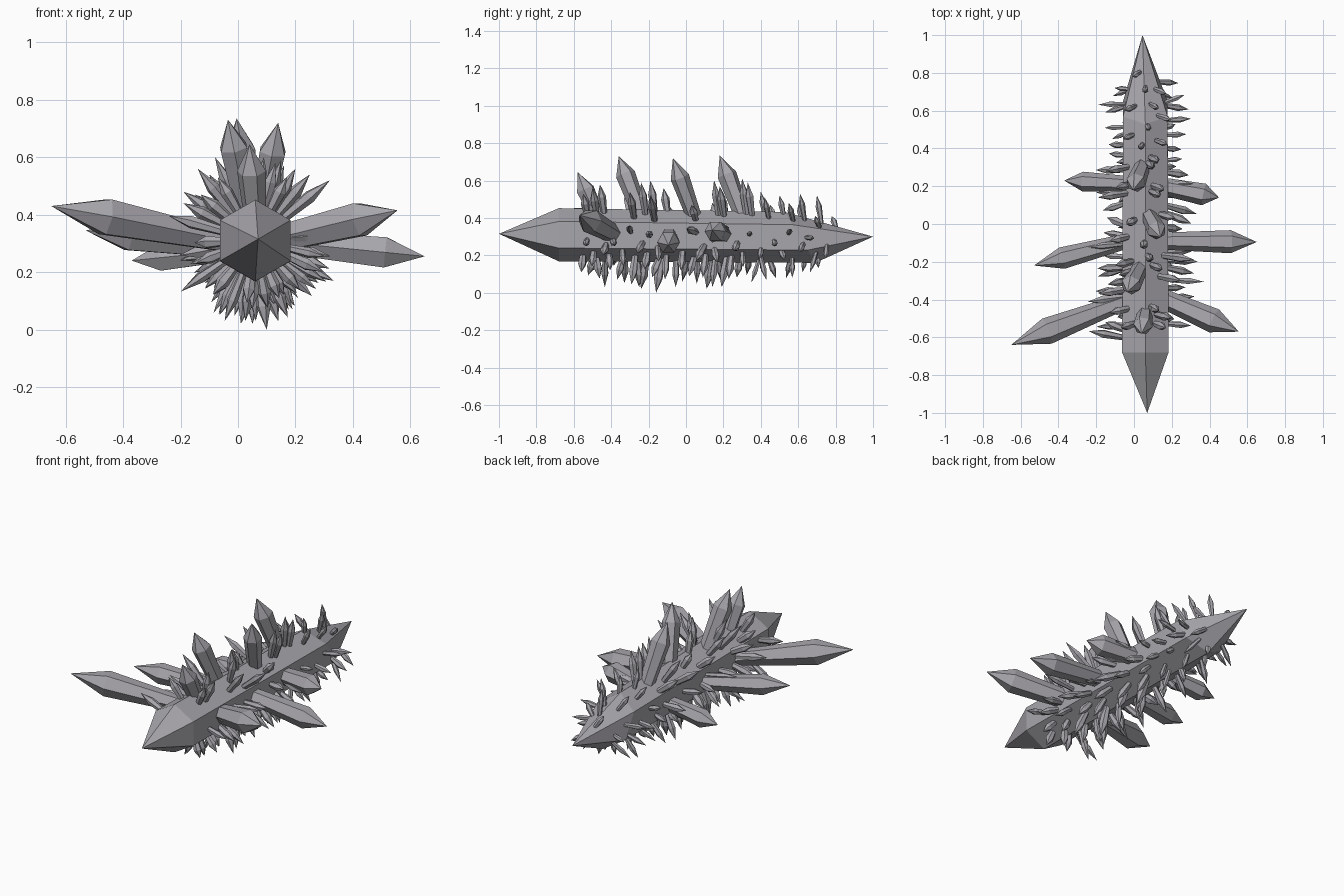
import bpy, bmesh, math, random
from mathutils import Vector

random.seed(11)
cube = bpy.data.objects.get("Cube")
if cube:
    bpy.data.objects.remove(cube)

stone = bpy.data.materials.new("grey_crystal")
stone.use_nodes = True
GREY = (0.39, 0.38, 0.41, 1)
stone.diffuse_color = GREY
stone.node_tree.nodes["Principled BSDF"].inputs["Base Color"].default_value = GREY


def ring(bm, center, quat, radius, turn=0.0):
    """Six vertices around a centre, in the plane across the crystal axis."""
    return [bm.verts.new(center + quat @ Vector((radius * math.cos(a), radius * math.sin(a), 0)))
            for a in (turn + i * math.pi / 3 for i in range(6))]


def bridge(bm, low, high):
    for i in range(6):
        j = (i + 1) % 6
        bm.faces.new((low[i], low[j], high[j], high[i]))


def cone(bm, rim, tip):
    apex = bm.verts.new(tip)
    for i in range(6):
        bm.faces.new((rim[i], rim[(i + 1) % 6], apex))


def add_crystal(bm, base, tip, radius, shoulder=0.68, narrow=0.7, turn=0.0):
    """Six-sided shaft that widens to a shoulder, then comes to a point."""
    base, tip = Vector(base), Vector(tip)
    quat = (tip - base).to_track_quat('Z', 'Y')
    low = ring(bm, base, quat, radius * narrow, turn)
    high = ring(bm, base.lerp(tip, shoulder), quat, radius, turn)
    bm.faces.new(low[::-1])
    bridge(bm, low, high)
    cone(bm, high, tip)


def finish(bm, name):
    bmesh.ops.recalc_face_normals(bm, faces=bm.faces)
    mesh = bpy.data.meshes.new(name)
    bm.to_mesh(mesh)
    bm.free()
    mesh.materials.append(stone)
    bpy.context.collection.objects.link(bpy.data.objects.new(name, mesh))


# Main body: double-pointed hexagonal crystal lying along y
bm = bmesh.new()
along_y = Vector((0, 1, 0)).to_track_quat('Z', 'Y')
front = ring(bm, Vector((0.06, -0.68, 0.31)), along_y, 0.142, math.pi / 6)
back = ring(bm, Vector((0.06, 0.61, 0.296)), along_y, 0.136, math.pi / 6)
for v in back:  # slanted rear shoulder
    v.co.y -= (v.co.z - 0.296) * 0.6
bridge(bm, front, back)
cone(bm, front, (0.07, -1, 0.315))
cone(bm, back, (0.045, 1, 0.30))
finish(bm, "main_crystal")

# Large side and top crystals: base, tip, radius, shoulder fraction, base narrowing
LARGE = {
    "right_front_crystal": ((0.0, -0.39, 0.30), (-0.65, -0.64, 0.43), 0.071, 0.71, 0.55),
    "right_middle_crystal": ((0.0, -0.08, 0.28), (-0.53, -0.22, 0.345), 0.058, 0.72, 0.65),
    "right_back_crystal": ((0.02, 0.21, 0.28), (-0.37, 0.23, 0.24), 0.052, 0.75, 0.75),
    "left_front_crystal": ((0.12, -0.38, 0.31), (0.555, -0.57, 0.415), 0.066, 0.7, 0.75),
    "left_middle_crystal": ((0.10, -0.09, 0.31), (0.65, -0.095, 0.255), 0.061, 0.75, 0.7),
    "left_back_crystal": ((0.10, 0.21, 0.31), (0.45, 0.14, 0.335), 0.058, 0.77, 0.75),
    "top_front_crystal": ((0.06, -0.46, 0.38), (0.04, -0.58, 0.645), 0.051, 0.65, 0.75),
    "top_second_crystal": ((0.04, -0.22, 0.36), (-0.035, -0.36, 0.73), 0.053, 0.74, 0.75),
    "top_third_crystal": ((0.07, 0.06, 0.36), (0.14, -0.07, 0.72), 0.051, 0.72, 0.75),
    "top_back_crystal": ((0.05, 0.32, 0.36), (-0.005, 0.18, 0.735), 0.053, 0.72, 0.75),
}
for name, spec in LARGE.items():
    bm = bmesh.new()
    add_crystal(bm, *spec)
    finish(bm, name)


def add_spike(bm, x, y, z, lean, radius):
    """Slim spike from the body skin to a tip at (x, y, z)."""
    axis = Vector((0.06, y - lean, 0.305 - 0.01 * y))
    out = Vector((x - axis.x, 0, z - axis.z)).normalized()
    skin = 0.1 * min(1.0, (1.0 - axis.y) / 0.4)
    add_crystal(bm, axis + out * skin, (x, y, z), radius, 0.62, 0.65, random.random())


# Upper spikes, clustered beside the large crystals: tip positions
UPPER = [
    (-0.07, -0.55, 0.53), (0.17, -0.55, 0.53), (0.20, -0.50, 0.56), (-0.13, -0.47, 0.47),
    (0.13, -0.46, 0.58), (-0.19, -0.37, 0.44), (-0.14, -0.32, 0.56), (0.25, -0.30, 0.54),
    (-0.08, -0.27, 0.60), (0.15, -0.24, 0.59), (-0.10, -0.22, 0.52), (0.32, -0.19, 0.52),
    (0.09, -0.19, 0.60), (0.05, -0.12, 0.56), (-0.13, -0.09, 0.46), (-0.04, 0.0, 0.49),
    (0.22, 0.03, 0.47), (0.14, 0.15, 0.60), (-0.19, 0.14, 0.48), (0.16, 0.18, 0.57),
    (-0.10, 0.19, 0.54), (0.10, 0.30, 0.61), (-0.15, 0.28, 0.47), (0.13, 0.33, 0.59),
    (0.03, 0.40, 0.54), (0.18, 0.42, 0.51), (-0.06, 0.45, 0.47), (0.08, 0.50, 0.52),
    (0.20, 0.55, 0.48), (-0.05, 0.60, 0.47), (0.13, 0.61, 0.53), (0.06, 0.70, 0.52),
    (0.17, 0.69, 0.41), (-0.01, 0.78, 0.41),
]
bm = bmesh.new()
for tip in UPPER:
    add_spike(bm, *tip, -0.025, 0.023 if tip[1] < 0.35 else 0.017)
finish(bm, "upper_spikes")

# Lower and flank spikes fanned around the body
bm = bmesh.new()
COUNT = 88
for i in range(COUNT):
    y = -0.57 + 1.32 * ((i + random.random()) / COUNT) ** 1.15
    a = math.radians(180 + (i * 0.618 % 1.0) * 210 - 15 + random.uniform(-4, 4))
    rear = 0.75 if y > 0.3 else 1.0
    reach = 0.125 * min(1.0, (1.0 - y) / 0.4) + random.uniform(0.08, 0.19) * rear
    x = 0.06 + reach * math.cos(a)
    z = max(0.03, 0.305 + reach * math.sin(a))
    add_spike(bm, x, y, z, random.gauss(-0.01, 0.025), random.uniform(0.018, 0.024) * rear)
# Longest spikes underneath
for x, y, z in ((0.10, -0.16, 0.0), (0.01, -0.24, 0.02), (0.05, 0.11, 0.02), (0.14, 0.19, 0.03)):
    add_spike(bm, x, y, z, -0.03, 0.025)
finish(bm, "lower_spikes")
